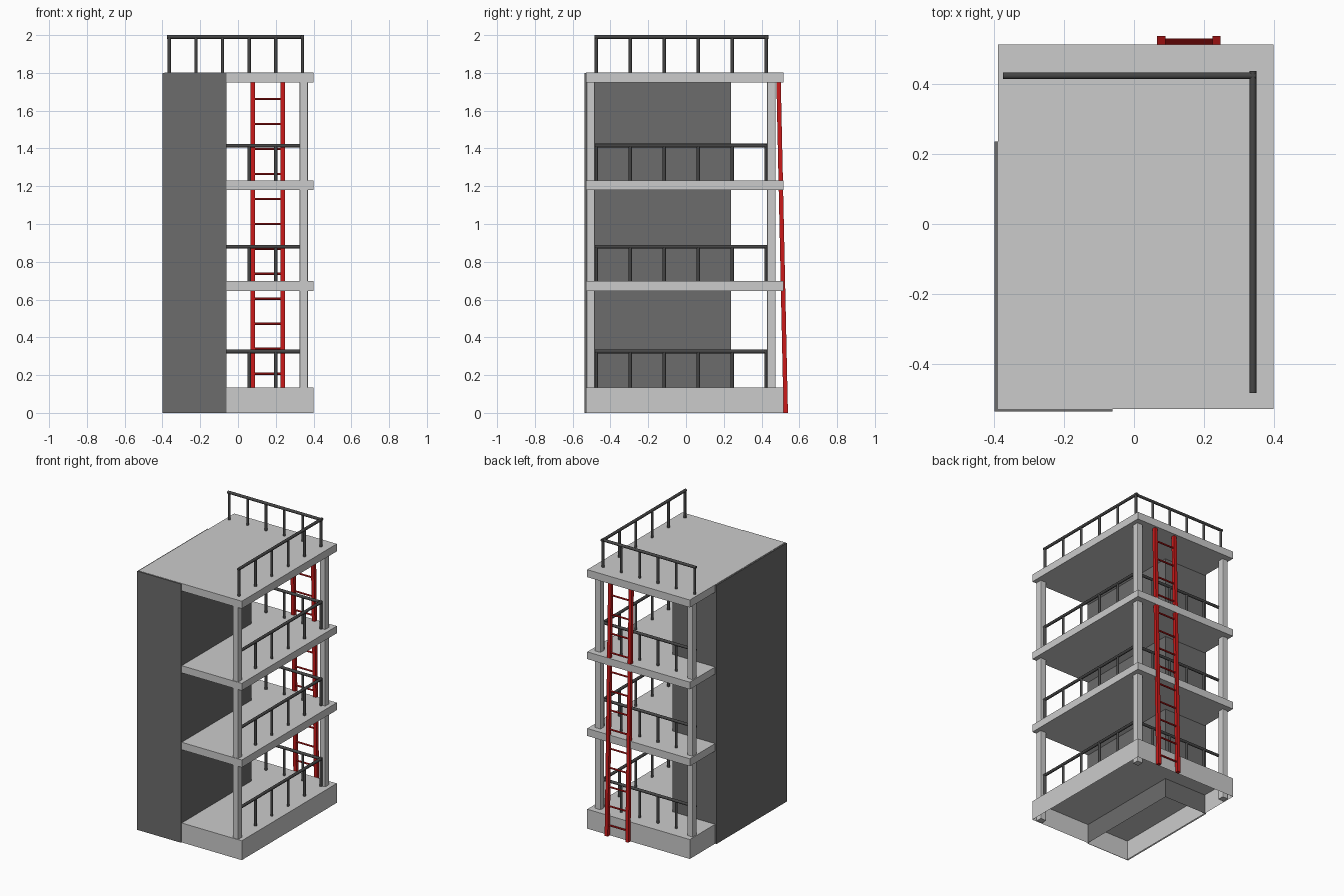
import bpy, bmesh, math
from mathutils import Vector

if "Cube" in bpy.data.objects:
    bpy.data.objects.remove(bpy.data.objects["Cube"])


def material(name, rgb):
    m = bpy.data.materials.new(name)
    m.diffuse_color = (*rgb, 1)
    m.use_nodes = True
    m.node_tree.nodes["Principled BSDF"].inputs["Base Color"].default_value = m.diffuse_color
    return m


DARK = material("dark_wall", (0.15, 0.15, 0.15))
RAIL = material("rail_metal", (0.06, 0.06, 0.06))
RED = material("ladder_red", (0.6, 0.01, 0.01))


def finish(bm, name, mat=None):
    me = bpy.data.meshes.new(name)
    bm.to_mesh(me)
    bm.free()
    ob = bpy.data.objects.new(name, me)
    bpy.context.collection.objects.link(ob)
    if mat:
        me.materials.append(mat)
    return ob


def box(name, lo, hi, mat=None, open_bottom=False, bevel=0):
    bm = bmesh.new()
    bmesh.ops.create_cube(bm, size=1)
    lo, hi = Vector(lo), Vector(hi)
    for v in bm.verts:
        v.co = Vector(((hi[i] + lo[i]) / 2 + v.co[i] * (hi[i] - lo[i]) for i in range(3)))
    if open_bottom:
        bm.normal_update()
        bmesh.ops.delete(bm, geom=[f for f in bm.faces if f.normal.z < -0.5], context='FACES_ONLY')
    if bevel:
        upright = [e for e in bm.edges if abs(e.verts[0].co.z - e.verts[1].co.z) > 0.1]
        bmesh.ops.bevel(bm, geom=upright, offset=bevel, segments=2, profile=0.5, affect='EDGES')
    return finish(bm, name, mat)


def rod(bm, a, b, r, sides=10, turn=0):
    # Prism between two points, added to bm
    a, b = Vector(a), Vector(b)
    d = b - a
    new = bmesh.ops.create_cone(bm, cap_ends=True, segments=sides, radius1=r, radius2=r, depth=d.length)["verts"]
    rot = Vector((0, 0, 1)).rotation_difference(d.normalized()).to_matrix()
    c, s = math.cos(turn), math.sin(turn)
    for v in new:
        x, y, z = v.co
        v.co = rot @ Vector((c * x - s * y, s * x + c * y, z)) + (a + b) / 2


def shade(ob):
    bpy.ops.object.select_all(action='DESELECT')
    bpy.context.view_layer.objects.active = ob
    ob.select_set(True)
    bpy.ops.object.shade_smooth_by_angle(angle=math.radians(40))


# Floor slabs, hollow base and roof
X0, X1, Y0, Y1 = -0.39, 0.40, -0.53, 0.515
box("base", (X0, Y0, 0), (X1, Y1, 0.135), open_bottom=True)
box("lower_floor", (X0, Y0, 0.645), (X1, Y1, 0.697))
box("upper_floor", (X0, Y0, 1.18), (X1, Y1, 1.23))
box("roof", (X0, Y0, 1.75), (X1, Y1, 1.802))

# Dark shaft in the front left corner
box("shaft", (-0.40, -0.537, 0), (-0.062, 0.237, 1.80), DARK, open_bottom=True)

# Corner posts
h = 0.022
for name, x, y in (("front_right_post", 0.348, -0.504),
                   ("back_right_post", 0.348, 0.452),
                   ("back_left_post", -0.362, 0.452)):
    box(name, (x - h, y - h, 0), (x + h, y + h, 1.77), bevel=0.005)

# Railings along the right and back of every floor
RX, RY = 0.341, 0.425
for name, z in (("base", 0.135), ("lower", 0.69), ("upper", 1.225), ("roof", 1.80)):
    top = z + 0.19
    bm = bmesh.new()
    rod(bm, (RX, -0.485, top), (RX, 0.438, top), 0.01)
    rod(bm, (-0.375, RY, top), (0.35, RY, top), 0.01)
    for i in range(6):
        y = -0.475 + 0.18 * i
        x = -0.364 + 0.141 * i
        rod(bm, (RX, y, z), (RX, y, top), 0.009)
        if i < 5:
            rod(bm, (x, RY, z), (x, RY, top), 0.009)
    shade(finish(bm, name + "_railing", RAIL))


# Leaning ladder at the back
def ladder_y(z):
    return 0.528 - 0.038 * z / 1.76


bm = bmesh.new()
for x in (0.078, 0.237):
    rod(bm, (x, ladder_y(0), 0), (x, ladder_y(1.76), 1.76), 0.0165, 4, math.pi / 4)
for i in range(13):
    z = 0.075 + 0.1322 * i
    rod(bm, (0.078, ladder_y(z), z), (0.237, ladder_y(z), z), 0.006, 8)
shade(finish(bm, "ladder", RED))
